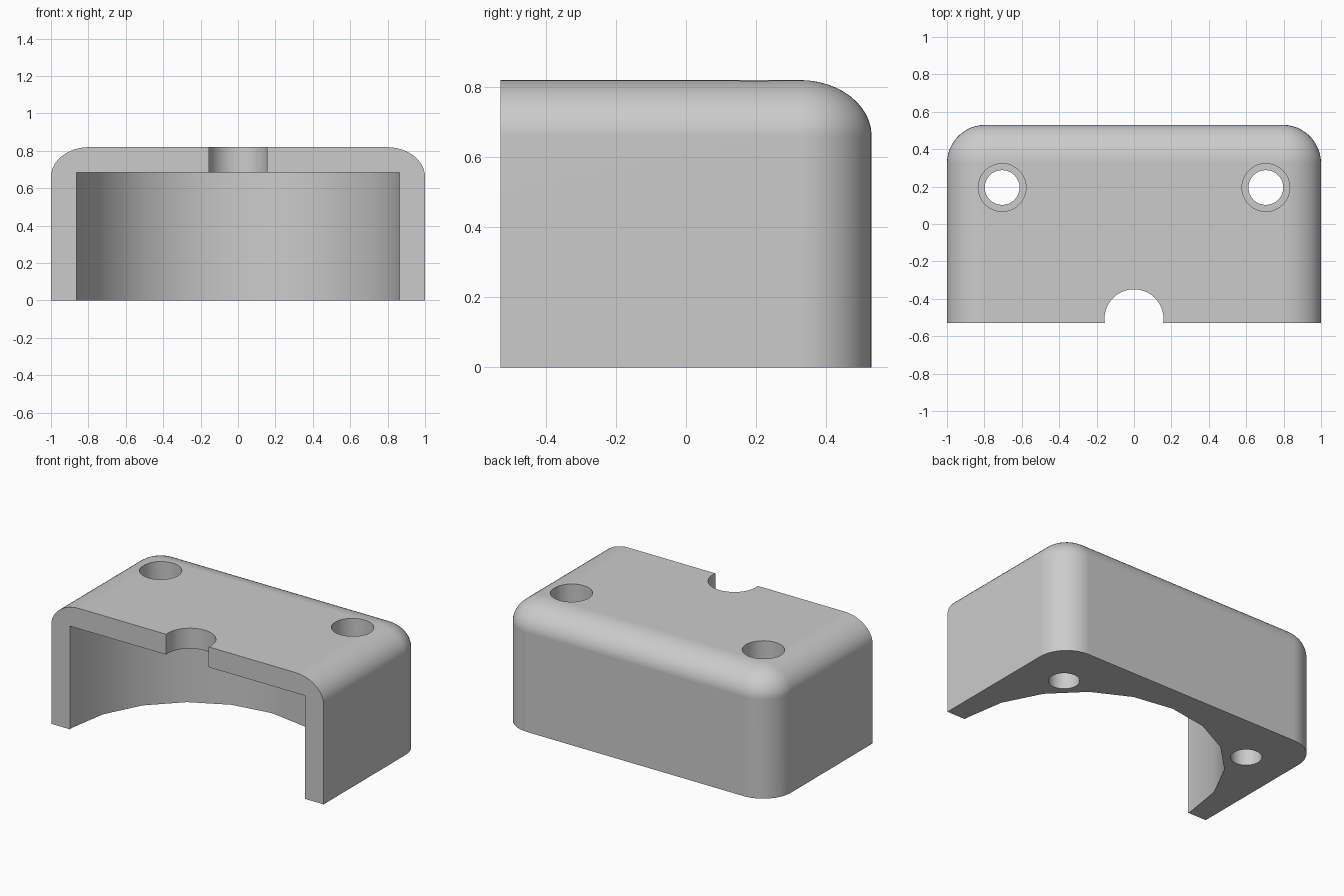
import bpy, bmesh, math

cube = bpy.data.objects.get("Cube")
if cube:
    bpy.data.objects.remove(cube, do_unlink=True)

HALF_X, FRONT, BACK, TOP = 1.0, -0.53, 0.53, 0.82
ROUND, ROUND_Z = 0.205, 0.16
ROOF = 0.685
STEPS = 12

grey = bpy.data.materials.new("plain_grey")
grey.use_nodes = True
colour = (0.6, 0.6, 0.6, 1)
grey.diffuse_color = colour
grey.node_tree.nodes["Principled BSDF"].inputs["Base Color"].default_value = colour


def outline(inset, radius):
    """Plan outline: square at the front, rounded at the two back corners."""
    pts = [(HALF_X - inset, FRONT)]
    for side in (1, -1):
        for i in range(STEPS + 1):
            a = math.pi / 2 * (i if side > 0 else STEPS - i) / STEPS
            pts.append((side * (HALF_X - ROUND + radius * math.cos(a)),
                        BACK - ROUND + radius * math.sin(a)))
    pts.append((inset - HALF_X, FRONT))
    return pts


def build_cover():
    """Stack outlines up the walls and over the rounded upper edge."""
    levels = [(0, 0, ROUND)]
    for i in range(STEPS + 1):
        a = math.pi / 2 * i / STEPS
        r = ROUND * math.cos(a)
        levels.append((TOP - ROUND_Z + ROUND_Z * math.sin(a), ROUND - r, r))
    bm = bmesh.new()
    rings = [[bm.verts.new((x, y, z)) for x, y in outline(t, r)] for z, t, r in levels]
    for low, high in zip(rings, rings[1:]):
        for i in range(len(low) - 1):
            bm.faces.new((low[i], low[i + 1], high[i + 1], high[i]))
    bm.faces.new(rings[0][::-1])
    bm.faces.new(rings[-1])
    # flat front face
    bm.faces.new([r[0] for r in rings] + [r[-1] for r in reversed(rings)])
    bmesh.ops.remove_doubles(bm, verts=bm.verts, dist=1e-5)
    bmesh.ops.recalc_face_normals(bm, faces=bm.faces)
    mesh = bpy.data.meshes.new("cover")
    bm.to_mesh(mesh)
    bm.free()
    mesh.materials.append(grey)
    obj = bpy.data.objects.new("cover", mesh)
    bpy.context.collection.objects.link(obj)
    return obj


def bore(target, x, y, radius, z0, z1, sides):
    """Cut a vertical cylinder out of the target."""
    bpy.ops.mesh.primitive_cylinder_add(
        vertices=sides, radius=radius, depth=z1 - z0, location=(x, y, (z0 + z1) / 2))
    cutter = bpy.context.object
    cutter.name = "bore_cutter"
    cutter.hide_render = True
    cutter.data.materials.append(grey)
    mod = target.modifiers.new("bore", 'BOOLEAN')
    mod.operation = 'DIFFERENCE'
    mod.solver = 'EXACT'
    mod.object = cutter
    bpy.context.view_layer.objects.active = target
    bpy.ops.object.modifier_apply(modifier=mod.name)
    bpy.data.objects.remove(cutter, do_unlink=True)


cover = build_cover()

# Round chamber below the roof, then the notch through the roof
bore(cover, 0, -0.51, 0.866, -0.2, ROOF, 20)
bore(cover, 0, -0.507, 0.158, ROOF - 0.2, 1, 40)

# Screw holes with wider recesses from above
for side in (1, -1):
    bore(cover, side * 0.705, 0.195, 0.093, -0.2, 1, 32)
    bore(cover, side * 0.705, 0.195, 0.128, 0.41, 1, 32)

bpy.ops.object.select_all(action='DESELECT')
cover.select_set(True)
bpy.context.view_layer.objects.active = cover
bpy.ops.object.shade_smooth_by_angle(angle=math.radians(30))
normals = cover.modifiers.new("even_shading", 'WEIGHTED_NORMAL')
normals.keep_sharp = True
